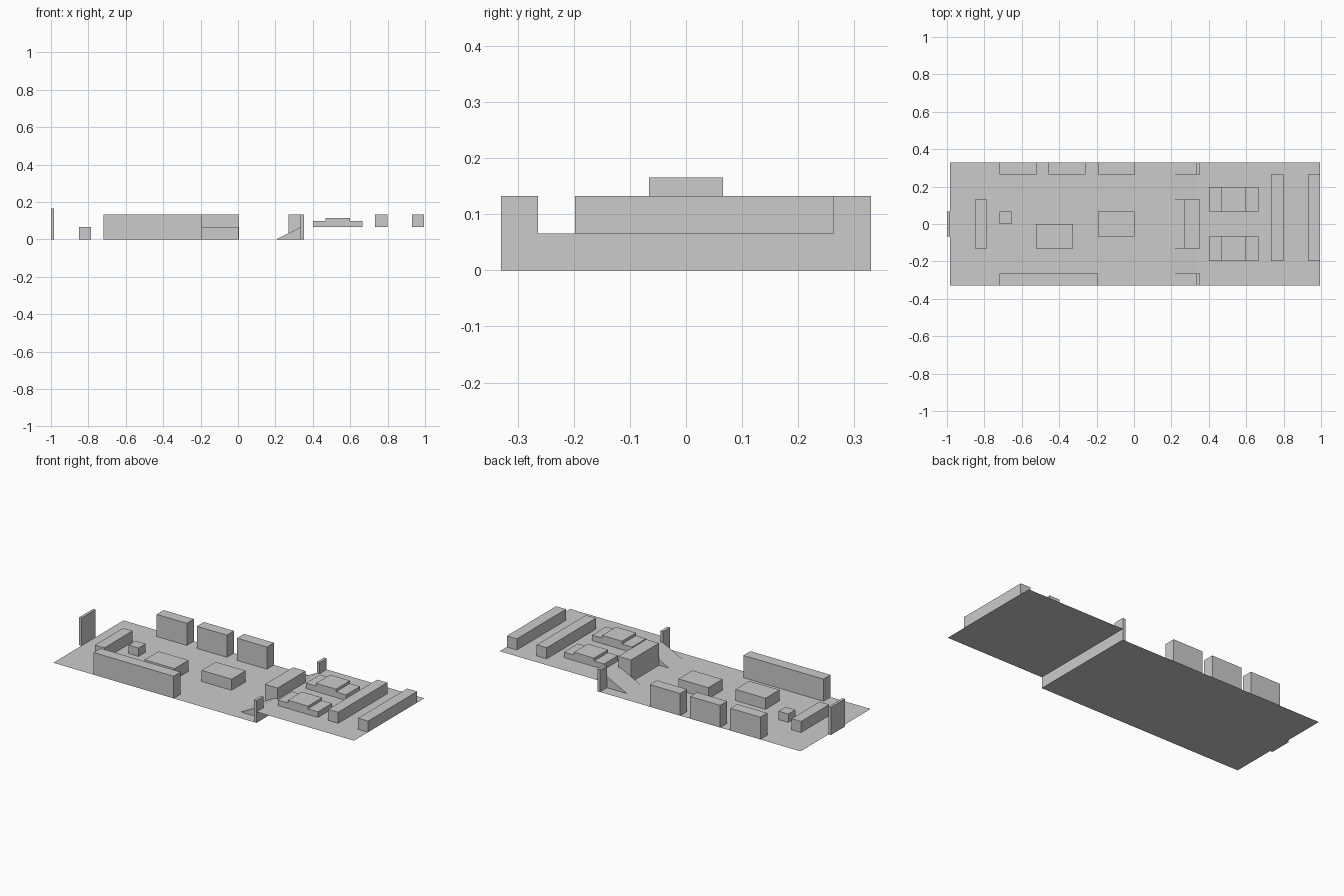
import bpy, bmesh

if "Cube" in bpy.data.objects:
    bpy.data.objects.remove(bpy.data.objects["Cube"])

U = 0.066        # layout module
X0 = -0.985      # west edge of the floor
STEP = 0.335     # x where the level changes
T = 0.018        # thin wall thickness
EAST, HALF = 0.995, 5 * U


def mesh_object(name, bm):
    bmesh.ops.recalc_face_normals(bm, faces=bm.faces[:])
    mesh = bpy.data.meshes.new(name)
    bm.to_mesh(mesh)
    bm.free()
    obj = bpy.data.objects.new(name, mesh)
    bpy.context.collection.objects.link(obj)
    return obj


def extrude_profile(name, profile, y0, y1):
    """Extrude an x-z outline from y0 to y1."""
    bm = bmesh.new()
    face = bm.faces.new([bm.verts.new((x, y0, z)) for x, z in profile])
    res = bmesh.ops.extrude_face_region(bm, geom=[face])
    verts = [v for v in res["geom"] if isinstance(v, bmesh.types.BMVert)]
    bmesh.ops.translate(bm, verts=verts, vec=(0, y1 - y0, 0))
    return mesh_object(name, bm)


def box(name, x0, x1, y0, y1, z0, z1):
    return extrude_profile(name, [(x0, z0), (x1, z0), (x1, z1), (x0, z1)], y0, y1)


def floor(name, x0, x1, z):
    bm = bmesh.new()
    bm.faces.new([bm.verts.new((x, y, z)) for x, y in
                  ((x0, -HALF), (x1, -HALF), (x1, HALF), (x0, HALF))])
    bm.normal_update()
    mesh = bpy.data.meshes.new(name)
    bm.to_mesh(mesh)
    bm.free()
    bpy.context.collection.objects.link(bpy.data.objects.new(name, mesh))


# Two floor levels
floor("lower_floor", X0, STEP, 0)
floor("upper_floor", STEP + T, EAST, U)

# Entrance door
box("door", -1.0, X0, -U, U, 0, 2.5 * U)

# Lower level furniture
box("reception_counter", -0.85, -0.787, -2 * U, 2 * U, 0, U)
box("stool", -0.72, -0.655, 0, U, 0, 0.05)
box("long_cabinet", -0.72, -0.193, -5 * U, -4 * U, 0, 2 * U)
for i in range(3):
    x = -0.72 + i * 4 * U
    box(f"tall_cabinet_{i + 1}", x, x + 3 * U, 4 * U, 5 * U, 0, 2 * U)
box("table_west", -0.523, -0.325, -2 * U, 0, 0, U)
box("table_east", -0.193, 0.004, -U, U, 0, U)

# Level change: retaining wall with central block
box("retaining_wall", STEP, STEP + T, -HALF, HALF, 0, U)
box("central_block", 0.27, STEP + T, -2 * U, 2 * U, 0, 2 * U)

# Mirrored ramps, posts and stepped benches
for side, s in (("front", -1), ("back", 1)):
    extrude_profile(f"ramp_{side}", [(STEP - 2 * U, 0), (STEP, 0), (STEP, U)],
                    s * 2 * U, s * 4 * U)
    box(f"post_{side}", STEP, STEP + T, s * 4 * U, s * 5 * U, U, 2 * U)
    extrude_profile(f"stepped_bench_{side}",
                    [(0.401, U), (0.665, U), (0.665, 1.5 * U), (0.599, 1.5 * U),
                     (0.599, 1.75 * U), (0.467, 1.75 * U), (0.467, 1.5 * U),
                     (0.401, 1.5 * U)], s * U, s * 3 * U)

# Long counters on the upper level
for i, x in enumerate((0.732, EAST - U)):
    box(f"long_counter_{i + 1}", x, x + U, -3 * U, 4 * U, U, 2 * U)
